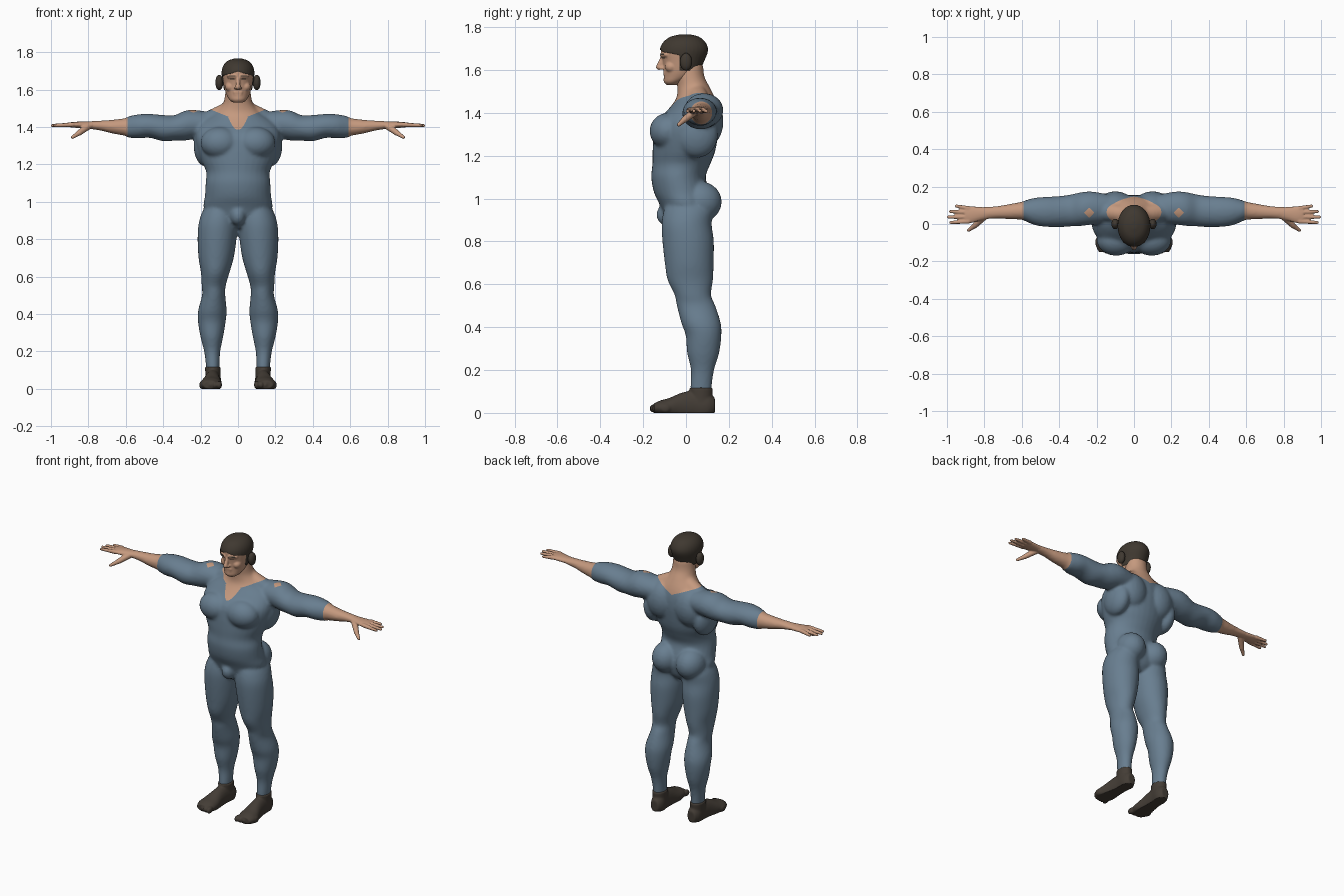
import bpy, bmesh
from math import sin, cos, tau
from mathutils import Vector, Matrix

cube = bpy.data.objects.get("Cube")
if cube:
    bpy.data.objects.remove(cube)


def material(name, rgb):
    m = bpy.data.materials.new(name)
    m.use_nodes = True
    m.diffuse_color = (*rgb, 1)
    m.node_tree.nodes["Principled BSDF"].inputs["Base Color"].default_value = (*rgb, 1)
    return m


SUIT = material("suit_blue", (.14, .21, .28))
SKIN = material("skin", (.56, .32, .21))
HAIR = material("hair_brown", (.05, .04, .03))
SHOE = material("shoe_brown", (.058, .047, .037))


def catmull(a, b, c, d, t):
    return b + (c - a) * t / 2 + (a - 2.5 * b + 2 * c - d / 2) * t**2 + (1.5 * (b - c) + (d - a) / 2) * t**3


def loft(bm, axis, sections, sides=32, steps=4):
    """Skin ellipses (position, centre, radius, centre, radius) placed along an axis."""
    s = [sections[0], *sections, sections[-1]]
    rows = [[catmull(*v, k / steps) for v in zip(*s[i:i + 4])]
            for i in range(len(sections) - 1) for k in range(steps)] + [sections[-1]]
    rings = []
    for t, c1, r1, c2, r2 in rows:
        ring = []
        for i in range(sides):
            u, w = c1 + r1 * cos(tau * i / sides), c2 + r2 * sin(tau * i / sides)
            ring.append(bm.verts.new({"x": (t, u, w), "y": (u, t, w), "z": (u, w, t)}[axis]))
        rings.append(ring)
    for a, b in zip(rings, rings[1:]):
        for i in range(sides):
            j = (i + 1) % sides
            bm.faces.new((a[i], a[j], b[j], b[i]))
    bm.faces.new(rings[0])
    bm.faces.new(rings[-1])


def blob(bm, centre, radii):
    m = Matrix.Translation(centre) @ Matrix.Diagonal((*radii, 1))
    bmesh.ops.create_uvsphere(bm, u_segments=24, v_segments=14, radius=1, matrix=m)


def tube(bm, p, q, r0, r1):
    """Tapered capsule between two points."""
    p, q = Vector(p), Vector(q)
    blob(bm, p, (r0,) * 3)
    blob(bm, q, (r1,) * 3)
    turn = (q - p).to_track_quat("Z", "Y").to_matrix().to_4x4()
    bmesh.ops.create_cone(bm, cap_ends=True, segments=20, radius1=r0, radius2=r1,
                          depth=(q - p).length, matrix=Matrix.Translation((p + q) / 2) @ turn)


def mirror(bm):
    copy = bmesh.ops.duplicate(bm, geom=bm.verts[:] + bm.edges[:] + bm.faces[:])["geom"]
    for v in copy:
        if isinstance(v, bmesh.types.BMVert):
            v.co.x *= -1


def fuse(bm, name, voxel, smooth, materials):
    """Merge the overlapping volumes into one smooth skin standing on the floor."""
    bmesh.ops.recalc_face_normals(bm, faces=bm.faces[:])
    mesh = bpy.data.meshes.new(name)
    bm.to_mesh(mesh)
    bm.free()
    ob = bpy.data.objects.new(name, mesh)
    bpy.context.collection.objects.link(ob)
    rem = ob.modifiers.new("Remesh", "REMESH")
    rem.mode, rem.voxel_size = "VOXEL", voxel
    sm = ob.modifiers.new("Smooth", "SMOOTH")
    sm.factor, sm.iterations = .5, smooth
    ob.data = bpy.data.meshes.new_from_object(ob.evaluated_get(bpy.context.evaluated_depsgraph_get()))
    ob.modifiers.clear()
    ob.data.name = name
    for v in ob.data.vertices:
        v.co.z = max(v.co.z, 0)
    ob.data.materials.clear()
    for m in materials:
        ob.data.materials.append(m)
    ob.data.shade_smooth()
    return ob


def paint(ob, rule, index, lift=0):
    """Cut the surface where rule crosses zero and colour the positive side."""
    bm = bmesh.new()
    bm.from_mesh(ob.data)
    cuts = []
    for e in bm.edges[:]:
        a, b = e.verts
        fa, fb = rule(a.co), rule(b.co)
        if fa * fb < 0:
            cuts.append(bmesh.utils.edge_split(e, a, fa / (fa - fb))[1])
    bmesh.ops.connect_verts(bm, verts=cuts)
    for f in bm.faces:
        if rule(f.calc_center_median()) > 0:
            f.material_index = index
    bm.normal_update()
    for v, n in [(v, v.normal.copy()) for v in bm.verts if rule(v.co) > .001]:
        v.co += n * lift
    bm.to_mesh(ob.data)
    bm.free()


# Body: leg, arm and muscle volumes on one side, mirrored, then the trunk
body = bmesh.new()
loft(body, "z", [(.06, .135, .034, .07, .045), (.12, .135, .036, .07, .05), (.2, .138, .043, .077, .054),
                 (.28, .14, .061, .08, .075), (.36, .14, .074, .082, .083), (.42, .137, .076, .07, .092),
                 (.5, .13, .062, .047, .09), (.55, .13, .064, .032, .085), (.62, .122, .076, .02, .106),
                 (.7, .117, .094, .015, .114), (.8, .112, .104, .01, .12), (.88, .107, .104, .003, .117),
                 (.94, .1, .094, .01, .115), (.98, .09, .08, .01, .1)])
loft(body, "x", [(.12, .08, .075, 1.41, .065), (.22, .085, .088, 1.414, .076), (.28, .08, .09, 1.408, .08),
                 (.34, .072, .085, 1.395, .068), (.4, .066, .083, 1.394, .07), (.47, .065, .08, 1.406, .064),
                 (.53, .067, .073, 1.404, .064), (.585, .071, .054, 1.4, .057), (.6, .071, .048, 1.4, .048),
                 (.67, .066, .04, 1.402, .037), (.74, .062, .033, 1.408, .026), (.82, .056, .034, 1.411, .018)])
blob(body, (.095, -.085, 1.315), (.105, .085, .085))    # chest
blob(body, (.1, .09, 1.36), (.105, .085, .12))          # shoulder blade
blob(body, (.175, .05, 1.3), (.062, .1, .11))           # side of the back
blob(body, (.085, .065, .985), (.088, .102, .095))      # seat
tube(body, (.04, .05, 1.5), (.2, .075, 1.4), .042, .062)
mirror(body)
loft(body, "z", [(.86, 0, .05, 0, .07), (.9, 0, .15, .005, .1), (.97, 0, .184, 0, .122), (1.03, 0, .177, -.02, .13),
                 (1.1, 0, .173, -.035, .127), (1.16, 0, .17, -.022, .135), (1.22, 0, .196, -.01, .146),
                 (1.3, 0, .222, 0, .15), (1.36, 0, .225, .01, .145), (1.42, 0, .2, .035, .115),
                 (1.47, 0, .13, .045, .09), (1.52, 0, .083, .035, .076), (1.57, 0, .07, .02, .066),
                 (1.63, 0, .064, .02, .06)])
blob(body, (0, -.088, .925), (.042, .05, .052))
body = fuse(body, "body", .009, 5, [SUIT, SKIN])


def neckline(p):
    x = abs(p.x)
    edge = 1.435 + .4 * x
    if p.y < .02:
        edge = min(edge, 1.385 + 25 * x * x)
    return min(p.z - edge, .17 - x)


def shoulder_gap(p):
    return min(.028 - abs(abs(p.x) - .24) - abs(p.y - .06), p.z - 1.44)


paint(body, lambda p: abs(p.x) - .59, 1)
paint(body, neckline, 1)
paint(body, shoulder_gap, 1)

# Hands: flat palm, four fingers and a lowered thumb
hands = bmesh.new()
loft(hands, "x", [(.77, .059, .03, 1.41, .02), (.82, .055, .036, 1.411, .018), (.87, .05, .045, 1.412, .016),
                  (.905, .05, .043, 1.412, .012)], 24)
for base, tip, reach in ((.014, .008, .98), (.038, .037, .992), (.062, .067, .982), (.084, .096, .95)):
    tube(hands, (.885, base, 1.413), (reach, tip, 1.408), .0125, .0085)
tube(hands, (.8, .04, 1.405), (.85, -.008, 1.368), .019, .015)
tube(hands, (.85, -.008, 1.368), (.885, -.034, 1.345), .014, .009)
mirror(hands)
fuse(hands, "hands", .0045, 3, [SKIN])

# Shoes: wedge-shaped foot, ankle cuff and toe bumps
shoes = bmesh.new()
loft(shoes, "y", [(-.15, .148, .04, .022, .022), (-.12, .146, .056, .024, .034), (-.08, .143, .057, .024, .045),
                  (-.02, .138, .045, .03, .064), (.04, .134, .04, .036, .07), (.1, .131, .042, .035, .065),
                  (.135, .131, .026, .035, .035)])
loft(shoes, "z", [(.02, .133, .04, .07, .055), (.07, .134, .04, .07, .053), (.118, .135, .042, .071, .055)])
for i in range(5):
    blob(shoes, (.1 + .024 * i, -.145 + .003 * i * i, .021), (.015 - .001 * i, .026, .021))
mirror(shoes)
fuse(shoes, "shoes", .006, 3, [SHOE])

# Head: skull and jaw, nose, brow ridge, cheeks, lips and ears
head = bmesh.new()
blob(head, (.1, 0, 1.638), (.016, .024, .037))
blob(head, (.042, -.068, 1.615), (.026, .03, .026))
blob(head, (.011, -.114, 1.609), (.01, .012, .008))
tube(head, (.016, -.11, 1.67), (.05, -.092, 1.672), .012, .011)
mirror(head)
loft(head, "z", [(1.53, 0, .025, -.065, .025), (1.545, 0, .045, -.058, .045), (1.57, 0, .06, -.034, .07),
                 (1.6, 0, .07, -.022, .083), (1.64, 0, .077, -.015, .094), (1.69, 0, .083, -.01, .108),
                 (1.725, 0, .075, -.008, .096), (1.75, 0, .052, -.006, .066), (1.762, 0, .015, -.005, .02)])
tube(head, (0, -.11, 1.66), (0, -.126, 1.614), .009, .014)
tube(head, (-.016, -.096, 1.586), (.016, -.096, 1.586), .01, .01)
tube(head, (-.014, -.094, 1.573), (.014, -.094, 1.573), .01, .01)
blob(head, (0, -.083, 1.55), (.024, .022, .016))
head = fuse(head, "head", .0045, 4, [SKIN, HAIR])


def hairline(p):
    front = p.z - 1.667 + .2 * min(p.y + .02, 0) + 1.2 * max(.04 - abs(p.x), 0) * -.2
    return max(front, min(p.z - 1.597, p.y + .03))


def stripe(height, half, inner, outer):
    """Thin dark facial line on both sides of the nose."""
    return lambda p: min(half - abs(p.z - height), abs(p.x) - inner, outer - abs(p.x), -.06 - p.y)


paint(head, stripe(1.673, .0035, .014, .052), 1)
paint(head, stripe(1.656, .003, .02, .042), 1)
paint(head, hairline, 1, .005)
